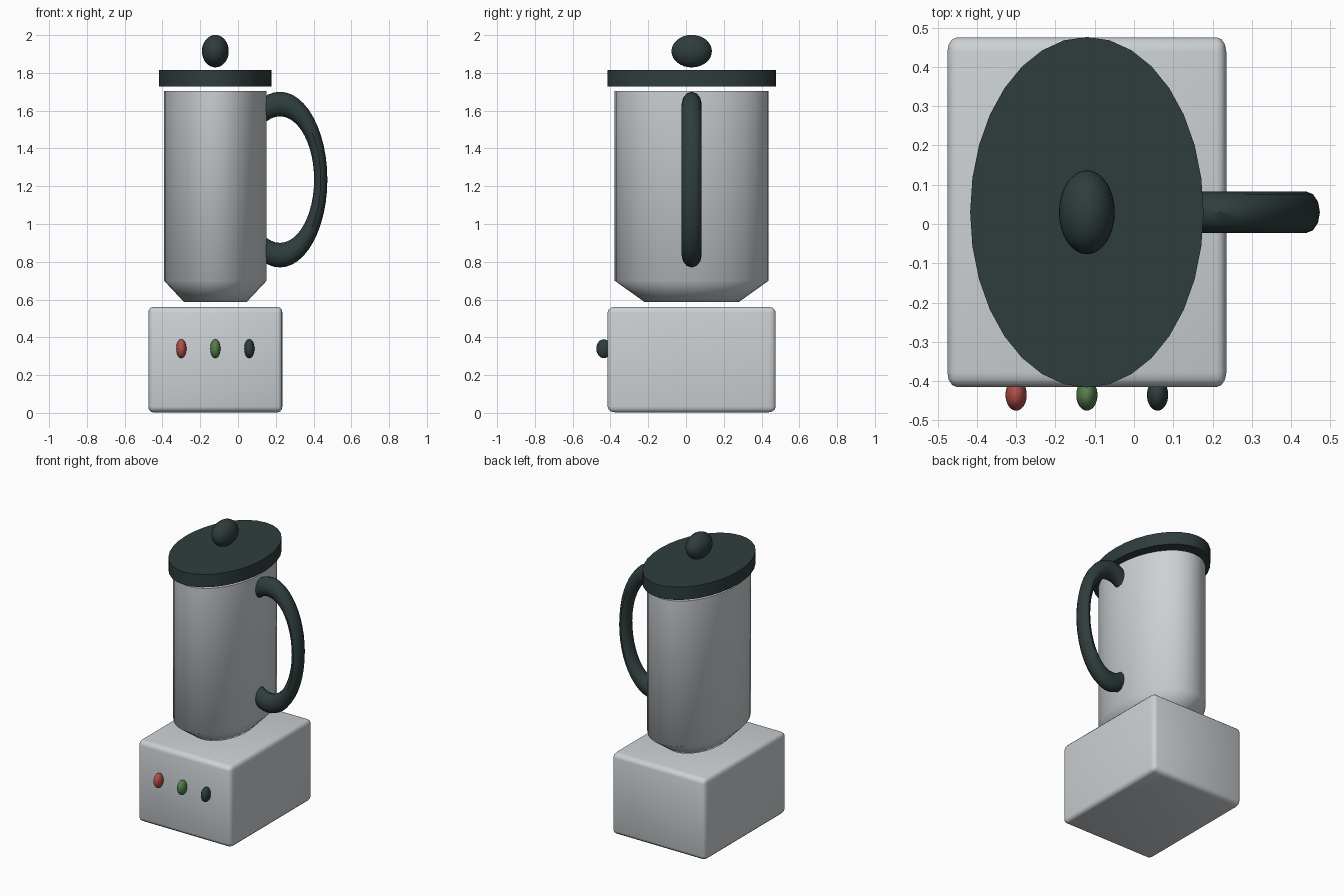
import bpy, bmesh, math
from mathutils import Matrix, Vector

if "Cube" in bpy.data.objects:
    bpy.data.objects.remove(bpy.data.objects["Cube"])

CX, CY = -0.12, 0.03      # vertical axis shared by base, jug and lid


def srgb(r, g, b):
    return [((c / 255 + 0.055) / 1.055) ** 2.4 for c in (r, g, b)] + [1.0]


def material(name, rgb):
    m = bpy.data.materials.new(name)
    m.diffuse_color = srgb(*rgb)
    m.use_nodes = True
    m.node_tree.nodes["Principled BSDF"].inputs["Base Color"].default_value = m.diffuse_color
    return m


SILVER = material("silver", (204, 209, 212))
DARK = material("dark_green_grey", (47, 61, 61))
RED = material("red", (178, 80, 72))
GREEN = material("green", (84, 128, 78))


def finish(name, bm, mat, loc, scale=(1, 1, 1), angle=35):
    """Scale and place the mesh, then shade it with sharp edges kept."""
    bmesh.ops.transform(bm, verts=bm.verts,
                        matrix=Matrix.Translation(loc) @ Matrix.Diagonal((*scale, 1)))
    bmesh.ops.recalc_face_normals(bm, faces=bm.faces)
    me = bpy.data.meshes.new(name)
    bm.to_mesh(me)
    bm.free()
    me.materials.append(mat)
    ob = bpy.data.objects.new(name, me)
    bpy.context.collection.objects.link(ob)
    bpy.ops.object.select_all(action='DESELECT')
    ob.select_set(True)
    bpy.context.view_layer.objects.active = ob
    bpy.ops.object.shade_smooth_by_angle(angle=math.radians(angle))
    return ob


def ellipsoid(name, mat, loc, radii):
    bm = bmesh.new()
    bmesh.ops.create_uvsphere(bm, u_segments=32, v_segments=16, radius=1)
    finish(name, bm, mat, loc, radii)


def oval_stack(name, mat, rings, angle, segs=32):
    """Closed stack of oval rings, each (radius x, radius y, z)."""
    bm = bmesh.new()
    loops = [[bm.verts.new((rx * math.cos(a), ry * math.sin(a), z))
              for a in (2 * math.pi * i / segs for i in range(segs))]
             for rx, ry, z in rings]
    for lo, hi in zip(loops, loops[1:]):
        for i in range(segs):
            j = (i + 1) % segs
            bm.faces.new((lo[i], lo[j], hi[j], hi[i]))
    bm.faces.new(loops[0][::-1])
    bm.faces.new(loops[-1])
    finish(name, bm, mat, (CX, CY, 0), angle=angle)


# motor base: box with rounded edges
stretch = Vector((0.667, 1, 0.82))
bm = bmesh.new()
bmesh.ops.create_cube(bm, size=1)
bmesh.ops.scale(bm, verts=bm.verts,
                vec=(0.71 / stretch.x, 0.89 / stretch.y, 0.558 / stretch.z))
bmesh.ops.bevel(bm, geom=bm.edges[:], offset=0.037, segments=3, profile=0.5,
                affect='EDGES')
finish("motor_base", bm, SILVER, (CX, CY, 0.282), stretch)

# jug with tapered foot, and lid
oval_stack("jug", SILVER, [(0.165, 0.248, 0.586), (0.272, 0.408, 0.70),
                           (0.272, 0.408, 1.703)], 60)
oval_stack("lid", DARK, [(0.297, 0.446, 1.727), (0.297, 0.446, 1.815)], 35)
ellipsoid("lid_knob", DARK, (CX, CY, 1.915), (0.071, 0.107, 0.086))

# handle: oval ring sunk into the side of the jug
bm = bmesh.new()
MAJOR, MINOR, RATIO = 48, 12, 0.1625
grid = []
for i in range(MAJOR):
    a = 2 * math.pi * i / MAJOR
    ring = []
    for k in range(MINOR):
        b = 2 * math.pi * k / MINOR
        r = 1 + RATIO * math.cos(b)
        ring.append(bm.verts.new((r * math.cos(a), math.sin(b), r * math.sin(a))))
    grid.append(ring)
for i in range(MAJOR):
    for k in range(MINOR):
        n, m = (i + 1) % MAJOR, (k + 1) % MINOR
        bm.faces.new((grid[i][k], grid[n][k], grid[n][m], grid[i][m]))
finish("handle", bm, DARK, (0.222, CY, 1.235), (0.216, 0.053, 0.40))

# control buttons
for name, mat, x in (("red_button", RED, -0.30), ("green_button", GREEN, CX),
                     ("dark_button", DARK, 0.06)):
    ellipsoid(name, mat, (x, -0.435, 0.34), (0.027, 0.04, 0.05))
